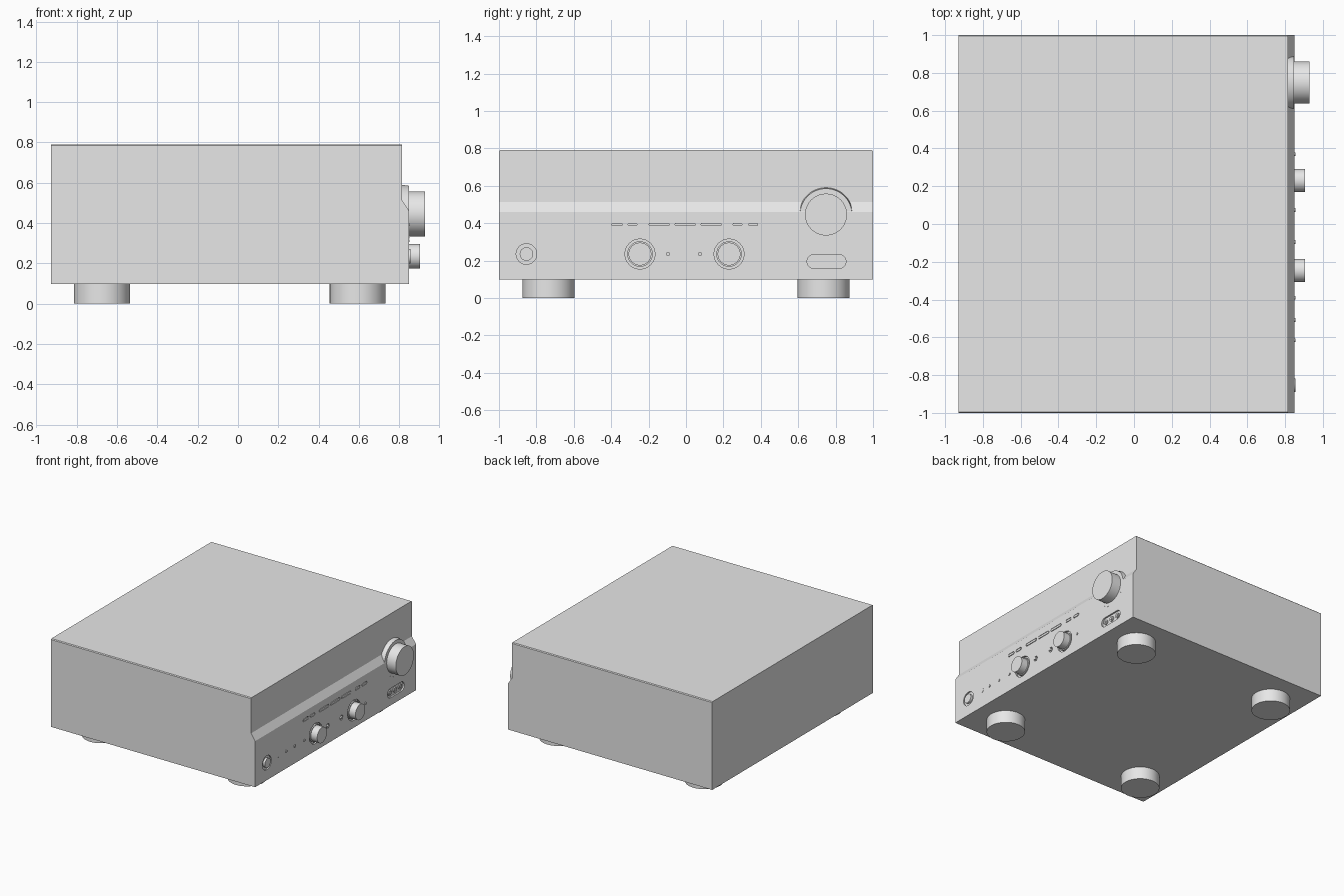
import bpy, bmesh
from math import cos, sin, pi, radians

if "Cube" in bpy.data.objects:
    bpy.data.objects.remove(bpy.data.objects["Cube"], do_unlink=True)

grey = bpy.data.materials.new("light_grey")
grey.use_nodes = True
grey.diffuse_color = (0.8, 0.8, 0.8, 1)
grey.node_tree.nodes["Principled BSDF"].inputs["Base Color"].default_value = (0.8, 0.8, 0.8, 1)

PANEL = 0.849      # x of the lower control panel
ROW = 0.235        # height of the knob row


def finish(name, bm, smooth=True):
    bmesh.ops.recalc_face_normals(bm, faces=bm.faces)
    mesh = bpy.data.meshes.new(name)
    bm.to_mesh(mesh)
    bm.free()
    mesh.materials.append(grey)
    ob = bpy.data.objects.new(name, mesh)
    bpy.context.collection.objects.link(ob)
    bpy.ops.object.select_all(action="DESELECT")
    ob.select_set(True)
    bpy.context.view_layer.objects.active = ob
    if smooth:
        bpy.ops.object.shade_smooth_by_angle(angle=radians(35))
    return ob


def pill(bm, y, z, r, x0, x1, half=0.0, n=32, back_r=None):
    """Rounded prism along x; a plain cylinder when half is zero."""
    rings = []
    for x, rad in ((x0, back_r or r), (x1, r)):
        ring = []
        for i in range(n):
            a = (i + 0.5) * 2 * pi / n
            shift = half if cos(a) > 0 else -half
            ring.append(bm.verts.new((x, y + shift + rad * cos(a), z + rad * sin(a))))
        rings.append(ring)
    back, front = rings
    bm.faces.new(back[::-1])
    bm.faces.new(front)
    for i in range(n):
        j = (i + 1) % n
        bm.faces.new((back[i], back[j], front[j], front[i]))


def part(name, *pills):
    bm = bmesh.new()
    for args in pills:
        pill(bm, **args)
    return finish(name, bm)


def shape(y, z, r, x0, x1, **kw):
    return dict(y=y, z=z, r=r, x0=x0, x1=x1, **kw)


# Casing: side profile with a sloped step, extruded across the width
bm = bmesh.new()
profile = [(-0.928, 0.098), (PANEL, 0.098), (PANEL, 0.46),
           (0.814, 0.513), (0.814, 0.791), (-0.928, 0.791)]
face = bm.faces.new([bm.verts.new((x, -1, z)) for x, z in profile])
out = bmesh.ops.extrude_face_region(bm, geom=[face])
for v in out["geom"]:
    if isinstance(v, bmesh.types.BMVert):
        v.co.y = 1
top_edges = [e for e in bm.edges if all(v.co.z > 0.79 for v in e.verts)
             and abs(e.verts[0].co.y - e.verts[1].co.y) < 0.1]
bmesh.ops.bevel(bm, geom=top_edges, offset=0.006, segments=1, affect="EDGES")
casing = finish("casing", bm, smooth=False)

# Control layout on the panel: (y, half length) of buttons, y of knobs and pins
buttons = [(-0.369, 0.022), (-0.286, 0.018), (-0.144, 0.048), (-0.005, 0.048),
           (0.134, 0.048), (0.275, 0.018), (0.36, 0.018)]
knobs = [-0.246, 0.23]
small_knobs = [-0.096, 0.075]
pins = [-0.615, -0.508, -0.39, 0.37]
sockets = [0.685, 0.75, 0.815]
JACK_Y, INPUT_Z, BUTTON_Z = -0.853, 0.195, 0.393

# Recesses around the controls
bm = bmesh.new()
for y in knobs:
    pill(bm, y, ROW, 0.08, PANEL - 0.015, 0.9, n=48)
for y in small_knobs:
    pill(bm, y, ROW, 0.019, PANEL - 0.008, 0.9, n=20)
for y, half in buttons:
    pill(bm, y, BUTTON_Z, 0.012, PANEL - 0.008, 0.9, half=half, n=16)
pill(bm, JACK_Y, ROW, 0.055, PANEL - 0.01, 0.9, n=40)
pill(bm, 0.751, INPUT_Z, 0.037, PANEL - 0.012, 0.9, half=0.067)
cutter = finish("recess_cutter", bm, smooth=False)
cutter.hide_render = True
cut = casing.modifiers.new("recesses", "BOOLEAN")
cut.operation, cut.solver, cut.object = "DIFFERENCE", "EXACT", cutter
bpy.context.view_layer.objects.active = casing
bpy.ops.object.modifier_apply(modifier=cut.name)
bpy.data.objects.remove(cutter, do_unlink=True)

# Volume knob, its raised collar and scale marks
VY, VZ = 0.7485, 0.446
part("volume_collar", shape(VY, VZ, 0.139, 0.8, PANEL - 0.001, n=64, back_r=0.146))
part("volume_knob", shape(VY, VZ, 0.112, 0.82, 0.928, n=64))
part("volume_marks", *[shape(VY + 0.138 * cos(radians(a)), VZ + 0.138 * sin(radians(a)),
                             0.004, 0.845, PANEL + 0.002, n=8)
                       for a in (-120, -102, -72, -35)])

# Two selector knobs and the row of small controls
for side, y in zip(("right", "left"), knobs):
    part(side + "_selector_knob",
         shape(y, ROW, 0.068, 0.82, PANEL, n=48),
         shape(y, ROW, 0.061, 0.83, 0.904, n=48))
part("small_knobs", *[shape(y, ROW, 0.011, 0.83, PANEL + 0.006, n=16) for y in small_knobs])
part("pin_buttons", *[shape(y, ROW, 0.01, 0.84, PANEL + 0.006, n=16) for y in pins])
part("indicator_lamp", shape(-0.7, ROW, 0.017, 0.84, PANEL + 0.001, n=24))
part("power_button", shape(JACK_Y, ROW, 0.036, 0.83, PANEL + 0.007, n=40))
part("push_buttons", *[shape(y, BUTTON_Z, 0.008, 0.83, PANEL + 0.001, half=half, n=16)
                       for y, half in buttons])

# Input sockets inside the rounded recess
part("input_sockets", *[shape(y, INPUT_Z, 0.02, 0.83, PANEL - 0.004, n=24) for y in sockets],
     *[shape(y, INPUT_Z, 0.01, 0.83, PANEL + 0.001, n=16) for y in sockets])

# Four round feet
for end, x in (("rear", -0.675), ("front", 0.594)):
    for side, y in (("right", -0.735), ("left", 0.735)):
        bm = bmesh.new()
        bmesh.ops.create_cone(bm, cap_ends=True, segments=48,
                              radius1=0.139, radius2=0.139, depth=0.1)
        bmesh.ops.translate(bm, verts=bm.verts, vec=(x, y, 0.05))
        finish(f"{end}_{side}_foot", bm)
